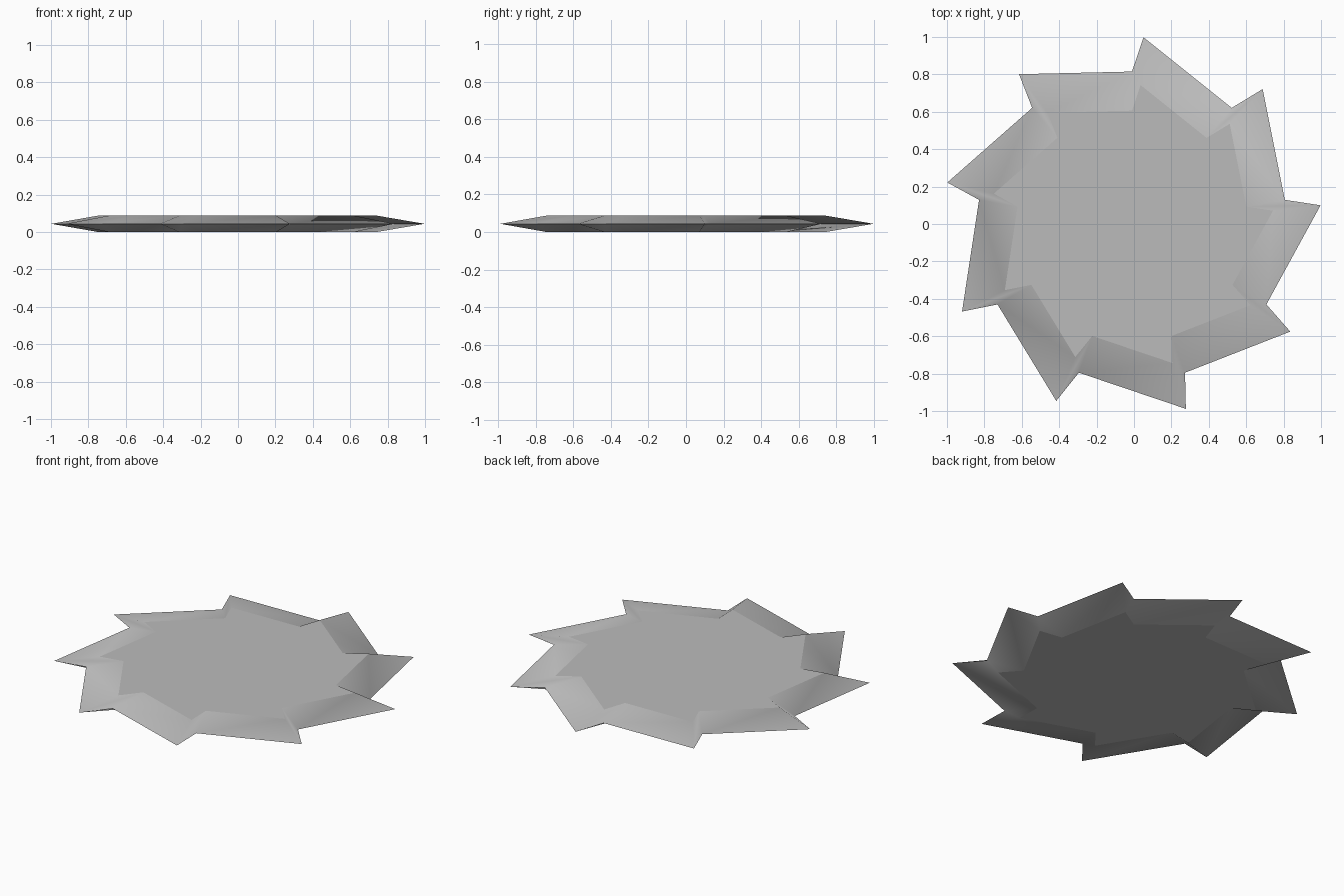
import bpy, bmesh, math

if "Cube" in bpy.data.objects:
    bpy.data.objects.remove(bpy.data.objects["Cube"])

TEETH = 9
CENTRE = (-0.011, -0.015)
HEIGHT = 0.087
INNER = 0.748          # size of the flat face relative to the cutting rim
TIP = (1.015, 86.5)    # radius, angle in degrees
VALLEY = (0.83, 90.0)

steel = bpy.data.materials.new("steel grey")
steel.diffuse_color = (0.5, 0.5, 0.5, 1)
steel.use_nodes = True
steel.node_tree.nodes["Principled BSDF"].inputs["Base Color"].default_value = steel.diffuse_color


def ring(bm, scale, z):
    """Saw-tooth outline, counter-clockwise."""
    verts = []
    for i in range(TEETH):
        for radius, degrees in (TIP, VALLEY):
            a = math.radians(degrees + i * 360 / TEETH)
            verts.append(bm.verts.new((CENTRE[0] + radius * scale * math.cos(a),
                                       CENTRE[1] + radius * scale * math.sin(a), z)))
    return verts


bm = bmesh.new()
bottom = ring(bm, INNER, 0)
rim = ring(bm, 1, HEIGHT / 2)
top = ring(bm, INNER, HEIGHT)

# Flat faces of the disc
bm.faces.new(top)
bm.faces.new(bottom[::-1])

# Ground bevels, softly shaded, meeting at a sharp rim
n = len(rim)
for low, high in ((bottom, rim), (rim, top)):
    for i in range(n):
        j = (i + 1) % n
        bm.faces.new((low[i], low[j], high[j], high[i])).smooth = True
for loop in (bottom, rim, top):
    for i in range(n):
        bm.edges.get((loop[i], loop[(i + 1) % n])).smooth = False

mesh = bpy.data.meshes.new("saw_blade")
bm.to_mesh(mesh)
bm.free()
mesh.materials.append(steel)
blade = bpy.data.objects.new("saw_blade", mesh)
bpy.context.collection.objects.link(blade)
